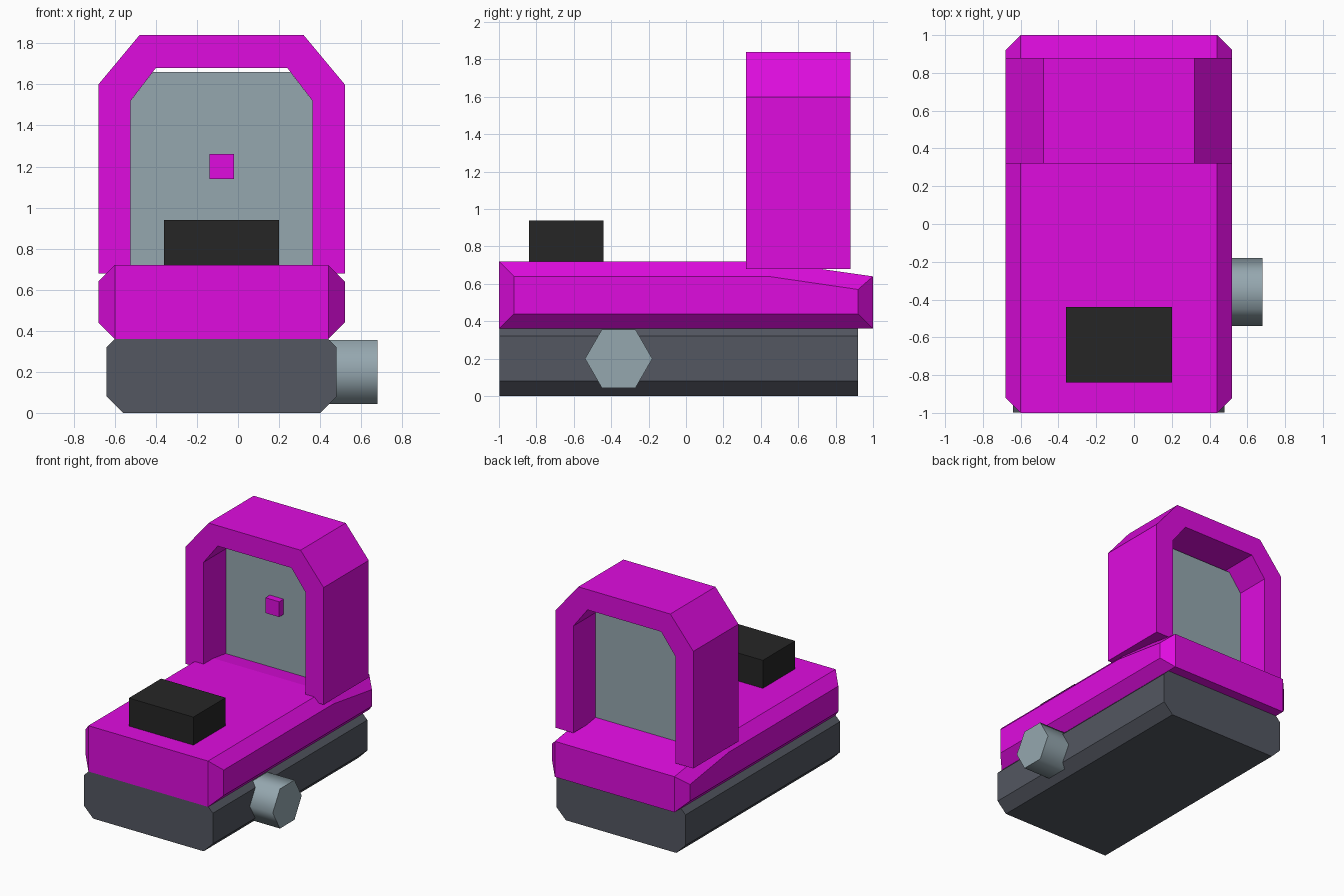
import bpy, bmesh, math

if "Cube" in bpy.data.objects:
    bpy.data.objects.remove(bpy.data.objects["Cube"])

CX = -0.08  # centre line of the main parts


def lin(c):
    c /= 255
    return c / 12.92 if c <= 0.04045 else ((c + 0.055) / 1.055) ** 2.4


def material(name, r, g, b):
    m = bpy.data.materials.new(name)
    m.diffuse_color = (lin(r), lin(g), lin(b), 1)
    m.use_nodes = True
    m.node_tree.nodes["Principled BSDF"].inputs["Base Color"].default_value = m.diffuse_color
    return m


MAGENTA = material("magenta", 223, 12, 223)
SLATE = material("dark slate", 83, 87, 97)
GREY = material("blue grey", 149, 167, 175)
BLACK = material("black", 38, 38, 38)


def loft(name, rings, mat, closed=False):
    """Skin a row of equal-length rings; cap the ends unless it is closed."""
    bm = bmesh.new()
    loops = [[bm.verts.new(p) for p in ring] for ring in rings]
    n = len(loops[0])
    pairs = list(zip(loops, loops[1:]))
    if closed:
        pairs.append((loops[-1], loops[0]))
    for a, b in pairs:
        for i in range(n):
            j = (i + 1) % n
            bm.faces.new((a[i], a[j], b[j], b[i]))
    if not closed:
        bm.faces.new(loops[0])
        bm.faces.new(loops[-1])
    bmesh.ops.recalc_face_normals(bm, faces=bm.faces)
    me = bpy.data.meshes.new(name)
    bm.to_mesh(me)
    bm.free()
    me.materials.append(mat)
    ob = bpy.data.objects.new(name, me)
    bpy.context.collection.objects.link(ob)
    return ob


def prism_y(name, profile, y0, y1, mat):
    return loft(name, [[(x, y, z) for x, z in profile] for y in (y0, y1)], mat)


def box(name, x0, x1, y0, y1, z0, z1, mat):
    return prism_y(name, [(x0, z0), (x1, z0), (x1, z1), (x0, z1)], y0, y1, mat)


def arch_line(half, bottom, shoulder, top, top_half):
    """Open arch outline, left foot to right foot."""
    left = [(-half, bottom), (-half, shoulder), (-top_half, top)]
    pts = left + [(-x, z) for x, z in reversed(left)]
    return [(CX + x, z) for x, z in pts]


# Base block with chamfered long edges
w, c, h = 0.56, 0.08, 0.40
half = [(w - c, 0), (w, c), (w, h - c), (w - c, h)]
octagon = [(CX + x, z) for x, z in half] + [(CX - x, z) for x, z in reversed(half)]
prism_y("base", octagon, -0.998, 0.92, SLATE)

# Body: full side profile in the middle, inset profile on the outer sides
inner = [(-1, 0.36), (-1, 0.72), (0.44, 0.72), (1, 0.64), (1, 0.36)]
outer = [(-0.92, 0.44), (-0.92, 0.64), (0.44, 0.64), (0.92, 0.57), (0.92, 0.44)]
stations = [(-0.60, outer), (-0.52, inner), (0.52, inner), (0.60, outer)]
loft("body", [[(CX + x, y, z) for y, z in prof] for x, prof in stations], MAGENTA)

# Rear arch, an open frame standing on the body
frame = arch_line(0.60, 0.68, 1.60, 1.84, 0.40)
opening = arch_line(0.443, 0.68, 1.52, 1.68, 0.32)
prism_y("arch", frame + opening[::-1], 0.32, 0.88, MAGENTA)

# Thin panel inside the arch with a small gap at the top, and its button
prism_y("panel", arch_line(0.443, 0.66, 1.52, 1.66, 0.335), 0.595, 0.603, GREY)
box("button", CX - 0.06, CX + 0.06, 0.54, 0.598, 1.14, 1.26, MAGENTA)

# Control block on the front deck
box("control_block", -0.36, 0.20, -0.84, -0.44, 0.70, 0.94, BLACK)

# Six-sided side knob, smooth around its rim
hexagon = [(-0.36 + 0.18 * math.cos(k * math.pi / 3),
            0.20 + 0.18 * math.sin(k * math.pi / 3)) for k in range(6)]
knob = loft("side_knob", [[(x, y, z) for y, z in hexagon] for x in (0.44, 0.68)], GREY)
for p in knob.data.polygons:
    p.use_smooth = True
bpy.context.view_layer.objects.active = knob
knob.select_set(True)
bpy.ops.object.shade_smooth_by_angle(angle=math.radians(65))
